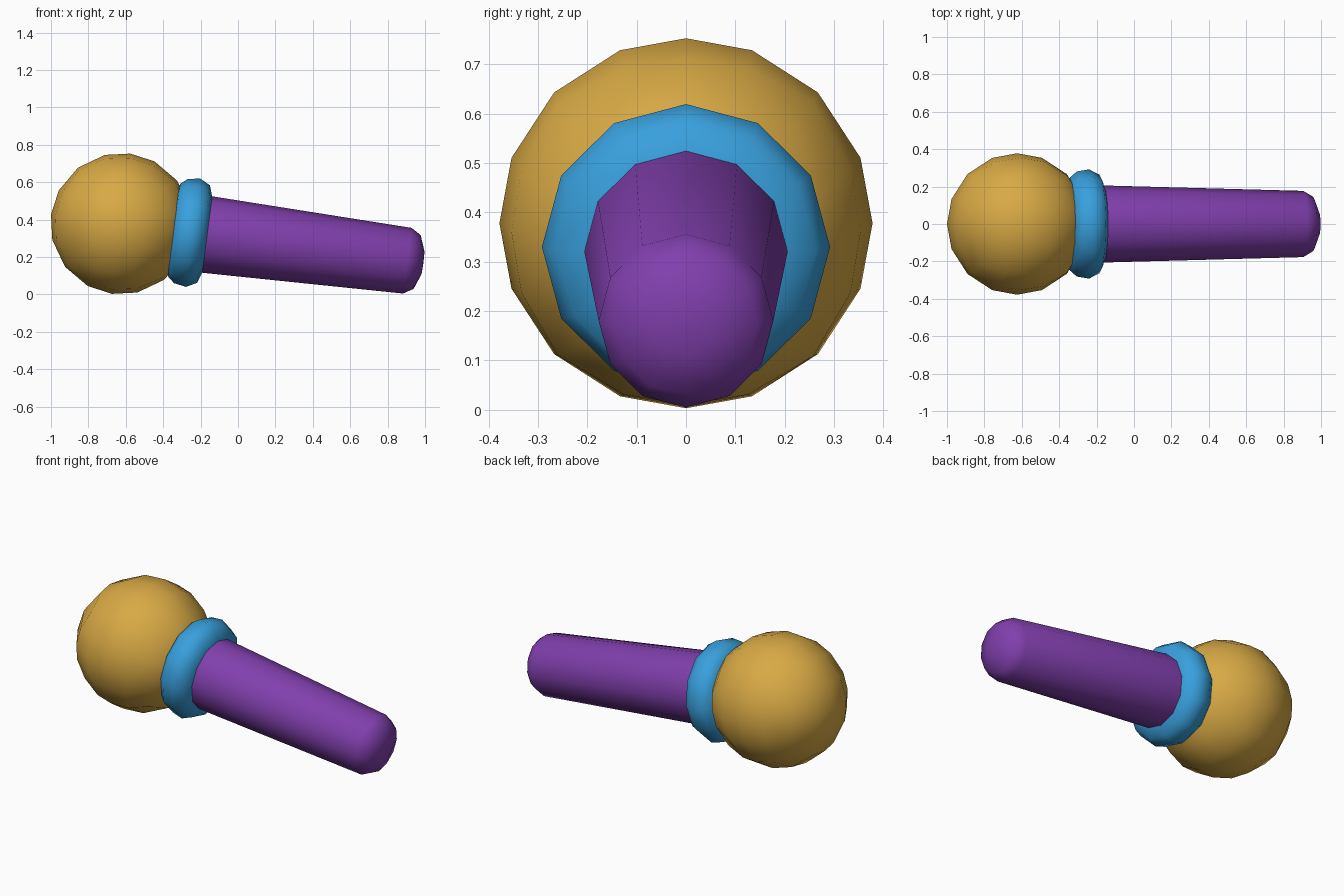
import bpy, bmesh, math
from mathutils import Vector, Matrix

if "Cube" in bpy.data.objects:
    bpy.data.objects.remove(bpy.data.objects["Cube"])

TILT = math.radians(7.45)          # handle dips towards +x
ROT = Matrix.Rotation(TILT, 4, 'Y')


def material(name, rgb):
    m = bpy.data.materials.new(name)
    m.diffuse_color = (*rgb, 1)
    m.use_nodes = True
    m.node_tree.nodes["Principled BSDF"].inputs["Base Color"].default_value = m.diffuse_color
    return m


def finish(bm, name, mat, centre):
    bmesh.ops.recalc_face_normals(bm, faces=bm.faces)
    for f in bm.faces:
        f.smooth = True
    bm.transform(Matrix.Translation(centre) @ ROT)
    me = bpy.data.meshes.new(name)
    bm.to_mesh(me)
    bm.free()
    me.materials.append(mat)
    ob = bpy.data.objects.new(name, me)
    bpy.context.collection.objects.link(ob)


def lathe(name, profile, mat, centre, n=12):
    """Spin (distance along axis, radius) points about the local x axis."""
    bm = bmesh.new()
    rings = []
    for s, r in profile:
        if r == 0:
            rings.append([bm.verts.new((s, 0, 0))] * n)
        else:
            rings.append([bm.verts.new((s, r * math.sin(2 * math.pi * i / n),
                                        r * math.cos(2 * math.pi * i / n))) for i in range(n)])
    for a, b in zip(rings, rings[1:]):
        for i in range(n):
            j = (i + 1) % n
            bm.faces.new(list(dict.fromkeys((a[i], a[j], b[j], b[i]))))
    finish(bm, name, mat, centre)


gold = material("gold", (0.69, 0.40, 0.06))
blue = material("blue", (0.04, 0.35, 0.72))
purple = material("purple", (0.22, 0.05, 0.42))

# ball: quad sphere with four faces per cube edge
bm = bmesh.new()
steps = (-1, -0.378, 0, 0.378, 1)
for axis in range(3):
    for side in (-1, 1):
        grid = []
        for u in steps:
            row = []
            for v in steps:
                p = [0, 0, 0]
                p[axis], p[(axis + 1) % 3], p[(axis + 2) % 3] = side, u, v
                row.append(bm.verts.new(Vector(p).normalized() * 0.378))
            grid.append(row)
        for i in range(4):
            for j in range(4):
                bm.faces.new((grid[i][j], grid[i + 1][j], grid[i + 1][j + 1], grid[i][j + 1]))
bmesh.ops.remove_doubles(bm, verts=bm.verts, dist=0.001)
finish(bm, "ball", gold, (-0.625, 0, 0.378))

# collar between ball and handle
lathe("collar", [(-0.115, 0.205), (-0.102, 0.25), (-0.066, 0.281), (0, 0.292),
                 (0.056, 0.263), (0.076, 0.204)], blue, (-0.24, 0, 0.33))

# tapered handle with rounded tip
lathe("handle", [(0.076, 0.206), (1.155, 0.177), (1.208, 0.145), (1.240, 0.06), (1.242, 0)],
      purple, (-0.24, 0, 0.33))
